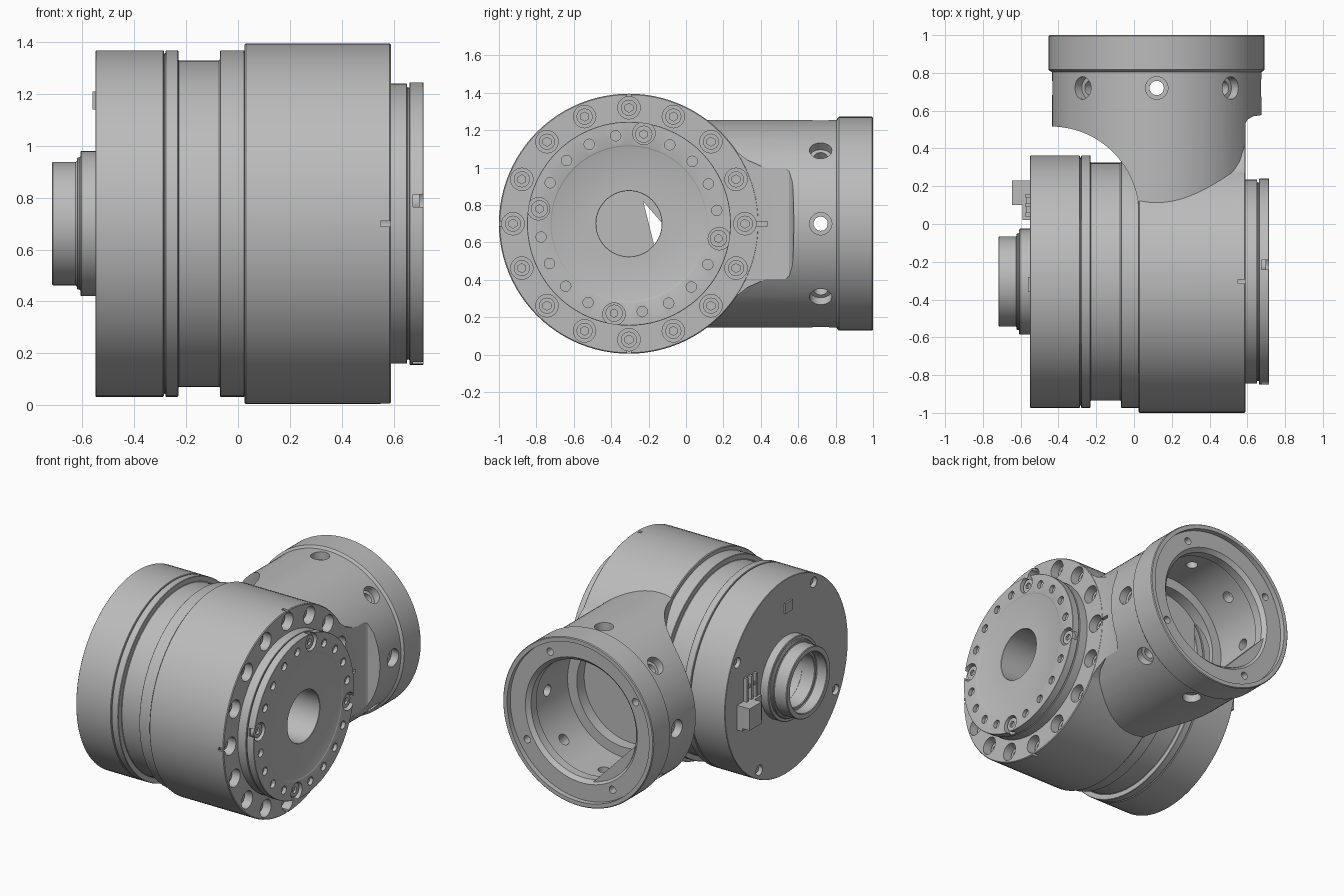
import bpy, bmesh, math
from mathutils import Vector, Matrix

if "Cube" in bpy.data.objects:
    bpy.data.objects.remove(bpy.data.objects["Cube"])

metal = bpy.data.materials.new("machined_grey")
metal.use_nodes = True
grey = (0.5, 0.5, 0.5, 1)
metal.diffuse_color = grey
metal.node_tree.nodes["Principled BSDF"].inputs["Base Color"].default_value = grey

MAIN = Vector((0, -0.305, 0.70))     # main axis runs along x
SIDE = Vector((0.12, 0, 0.70))       # branch axis runs along y
X, Y, Z = Vector((1, 0, 0)), Vector((0, 1, 0)), Vector((0, 0, 1))


def finish(name, bm):
    bmesh.ops.recalc_face_normals(bm, faces=bm.faces)
    mesh = bpy.data.meshes.new(name)
    bm.to_mesh(mesh)
    bm.free()
    mesh.materials.append(metal)
    ob = bpy.data.objects.new(name, mesh)
    bpy.context.collection.objects.link(ob)
    return ob


def apply(ob):
    bpy.context.view_layer.update()
    mesh = bpy.data.meshes.new_from_object(ob.evaluated_get(bpy.context.evaluated_depsgraph_get()))
    ob.modifiers.clear()
    ob.data = mesh


def combine(ob, tool, operation="DIFFERENCE"):
    mod = ob.modifiers.new("combine", "BOOLEAN")
    mod.operation, mod.solver, mod.object = operation, "EXACT", tool
    apply(ob)
    bpy.data.objects.remove(tool)


def lathe(name, profile, origin, axis, ring=False, bevel=0, steps=96):
    """Spin (along, radius) points about an axis; ring closes the profile."""
    bm = bmesh.new()
    vs = [bm.verts.new(origin + axis * a + Z * r) for a, r in profile]
    es = [bm.edges.new(p) for p in zip(vs, vs[1:])]
    if ring:
        es.append(bm.edges.new((vs[-1], vs[0])))
    bmesh.ops.spin(bm, geom=vs + es, cent=origin, axis=axis, angle=math.tau, steps=steps)
    bmesh.ops.remove_doubles(bm, verts=bm.verts, dist=0.0001)
    ob = finish(name, bm)
    if bevel:
        mod = ob.modifiers.new("edge", "BEVEL")
        mod.width, mod.segments = bevel, 1
        apply(ob)
    return ob


def prism(name, points, direction):
    bm = bmesh.new()
    face = bm.faces.new([bm.verts.new(p) for p in points])
    out = bmesh.ops.extrude_face_region(bm, geom=[face])["geom"]
    bmesh.ops.translate(bm, vec=direction, verts=[v for v in out if isinstance(v, bmesh.types.BMVert)])
    return finish(name, bm)


def pegs(name, spots, radius, length, segs=24):
    """Cylinders starting at each (base, direction)."""
    bm = bmesh.new()
    for base, d in spots:
        m = Matrix.Translation(base + d * length / 2) @ d.to_track_quat("Z", "Y").to_matrix().to_4x4()
        bmesh.ops.create_cone(bm, cap_ends=True, segments=segs, radius1=radius, radius2=radius,
                              depth=length, matrix=m)
    return finish(name, bm)


def boxes(name, items):
    bm = bmesh.new()
    for centre, size in items:
        bmesh.ops.create_cube(bm, size=1, matrix=Matrix.Translation(centre) @ Matrix.Diagonal((*size, 1)))
    return finish(name, bm)


def around(x, radius, degrees, d):
    return [(MAIN + Vector((x, radius * math.cos(math.radians(a)), radius * math.sin(math.radians(a)))), d)
            for a in degrees]


# Main housing
housing = lathe("housing", [(0.025, 0.175), (0.025, 0.695), (0.59, 0.695), (0.59, 0.175)],
                MAIN, X, True, 0.005)

# Side branch with its end flange, trimmed by a curved sweep and a flat side
branch = lathe("branch", [(0, 0), (0, 0.555), (0.805, 0.555), (0.81, 0.565), (0.817, 0.572),
                          (0.995, 0.572), (1.0, 0.567), (1.0, 0)], SIDE, Y)
arc = [Vector((-0.44 + 0.466 * math.cos(t * math.pi / 48), 0.05 + 0.466 * math.sin(t * math.pi / 48), -0.2))
       for t in range(25)]
arc += [Vector((-0.9, 0.516, -0.2)), Vector((-0.9, -0.6, -0.2)), Vector((0.026, -0.6, -0.2))]
combine(branch, prism("sweep_cutter", arc, Z * 2))
flat = [(0.589, -0.3), (0.589, 0.53), (0.6, 0.552), (0.63, 0.57), (0.7, 0.58), (0.9, 0.58), (0.9, -0.3)]
combine(branch, prism("flat_cutter", [Vector((x, y, -0.2)) for x, y in flat], Z * 2))
combine(housing, branch, "UNION")

# Blended web between the housing and the branch
low = [(0.08, 0.13), (0.16, 0.215), (0.24, 0.29), (0.33, 0.36), (0.42, 0.4), (0.54, 0.42)]
outline = low + [(y, 1.4 - z) for y, z in reversed(low)]
combine(housing, prism("web", [Vector((0.3, y, z)) for y, z in outline], X * 0.2885), "UNION")

# Hollow branch with recessed end
combine(housing, lathe("cavity_cutter", [(0.42, 0), (0.42, 0.36), (0.5, 0.36), (0.5, 0.43), (0.86, 0.43),
        (0.88, 0.40), (0.94, 0.40), (0.965, 0.425), (0.965, 0.54), (1.1, 0.54), (1.1, 0)], SIDE, Y))
radial = [X * math.cos(k * math.pi / 4) + Z * math.sin(k * math.pi / 4) for k in range(8)]
for depth, radius in ((0.35, 0.038), (0.5, 0.06)):
    combine(housing, pegs("radial_cutter", [(SIDE + Y * 0.72 + d * depth, d) for d in radial], radius, 0.3))
rim = [SIDE + Y * 0.91 + 0.475 * (-X * math.cos(a) + Z * math.sin(a))
       for a in (math.radians(30 + 90 * k) for k in range(4))]
combine(housing, pegs("rim_cutter", [(p, Y) for p in rim], 0.025, 0.08))

# Flat chord in the branch opening
chord = [SIDE + Y * 0.885 + 0.41 * (X * math.cos(a) + Z * math.sin(a))
         for a in (math.radians(207 + 34 * k / 8) + (k - 4) * 0.075 for k in range(9))]
prism("opening_chord", chord, Y * 0.07)

# Bolt circle on the housing face
ring16 = [22.5 * k for k in range(16)]
combine(housing, pegs("bolt_cutter", around(0.49, 0.62, ring16, X), 0.06, 0.2))
bolts = pegs("face_bolts", around(0.48, 0.62, ring16, X), 0.043, 0.06)
combine(bolts, pegs("socket_cutter", around(0.51, 0.62, ring16, X), 0.024, 0.1, 6))
combine(housing, boxes("notch_cutter", [
    (MAIN + Vector((0.58, 0.705 * s * c, 0.705 * s * (1 - c))), (0.06, 0.07 if c else 0.022, 0.022 if c else 0.07))
    for s in (-1, 1) for c in (0, 1)]))

# Rear body with grooves
rear = lathe("rear_body", [(-0.55, 0.185), (-0.55, 0.668), (-0.286, 0.668), (-0.286, 0.655), (-0.28, 0.655),
             (-0.28, 0.668), (-0.23, 0.668), (-0.23, 0.63), (-0.07, 0.63), (-0.07, 0.668),
             (0.026, 0.668), (0.026, 0.185)], MAIN, X, True, 0.004)
rear_angles = [29 + 90 * k for k in range(4)]
combine(rear, pegs("rear_cutter", around(-0.5, 0.61, rear_angles, -X), 0.035, 0.1))
pegs("rear_screws", around(-0.49, 0.61, rear_angles, -X), 0.022, 0.04)

# Hollow rear stub
lathe("rear_stub", [(-0.718, 0.2), (-0.718, 0.238), (-0.622, 0.238), (-0.622, 0.255), (-0.608, 0.255),
      (-0.608, 0.28), (-0.54, 0.28), (-0.54, 0.18), (-0.64, 0.18), (-0.64, 0.2)], MAIN, X, True, 0.004)

# Connector block, its pins and a small sensor on the rear face
boxes("connector", [((-0.565, 0.125, 0.62), (0.05, 0.21, 0.17)), ((-0.615, 0.165, 0.63), (0.06, 0.13, 0.15))])
boxes("connector_pins", [((-0.56, y, 0.78), (0.03, 0.02, 0.17)) for y in (0.05, 0.10, 0.15)]
      + [((-0.56, 0.10, 0.80), (0.02, 0.12, 0.02))])
boxes("rear_sensor", [((-0.553, -0.32, 1.175), (0.016, 0.08, 0.07))])

# Output flange with lug pockets and small holes
output = lathe("output_flange", [(0.58, 0.175), (0.58, 0.54), (0.652, 0.54), (0.652, 0.525), (0.662, 0.525),
               (0.662, 0.545), (0.715, 0.545), (0.715, 0.418), (0.712, 0.415), (0.712, 0.175)],
               MAIN, X, True, 0.002)
lugs = [80.6 + 90 * k for k in range(4)]
combine(output, pegs("lug_cutter", around(0.675, 0.49, lugs, X), 0.06, 0.1))
lug_screws = pegs("lug_screws", around(0.67, 0.485, lugs, X), 0.046, 0.03)
combine(lug_screws, pegs("lug_socket_cutter", around(0.685, 0.485, lugs, X), 0.022, 0.1, 6))
small = [a + 18 * j for a in lugs for j in range(1, 5)]
combine(output, pegs("small_cutter", around(0.69, 0.475, small, X), 0.028, 0.1, 12))

# Shields partly closing the main bore
for name, start, end in (("bore_shield_large", 69, 319), ("bore_shield_small", 0, 82)):
    pts = [MAIN + X * 0.3 + 0.18 * (Y * math.cos(a) + Z * math.sin(a))
           for a in (math.radians(start + (end - start) * k / 24) for k in range(25))]
    if name == "bore_shield_large":
        pts = [p for p in pts]
    prism(name, pts, X * 0.02)

# Smooth round surfaces, keep edges sharp
for ob in bpy.context.scene.objects:
    ob.select_set(ob.type == "MESH")
    if ob.type == "MESH":
        bpy.context.view_layer.objects.active = ob
bpy.ops.object.shade_smooth_by_angle(angle=math.radians(30))
